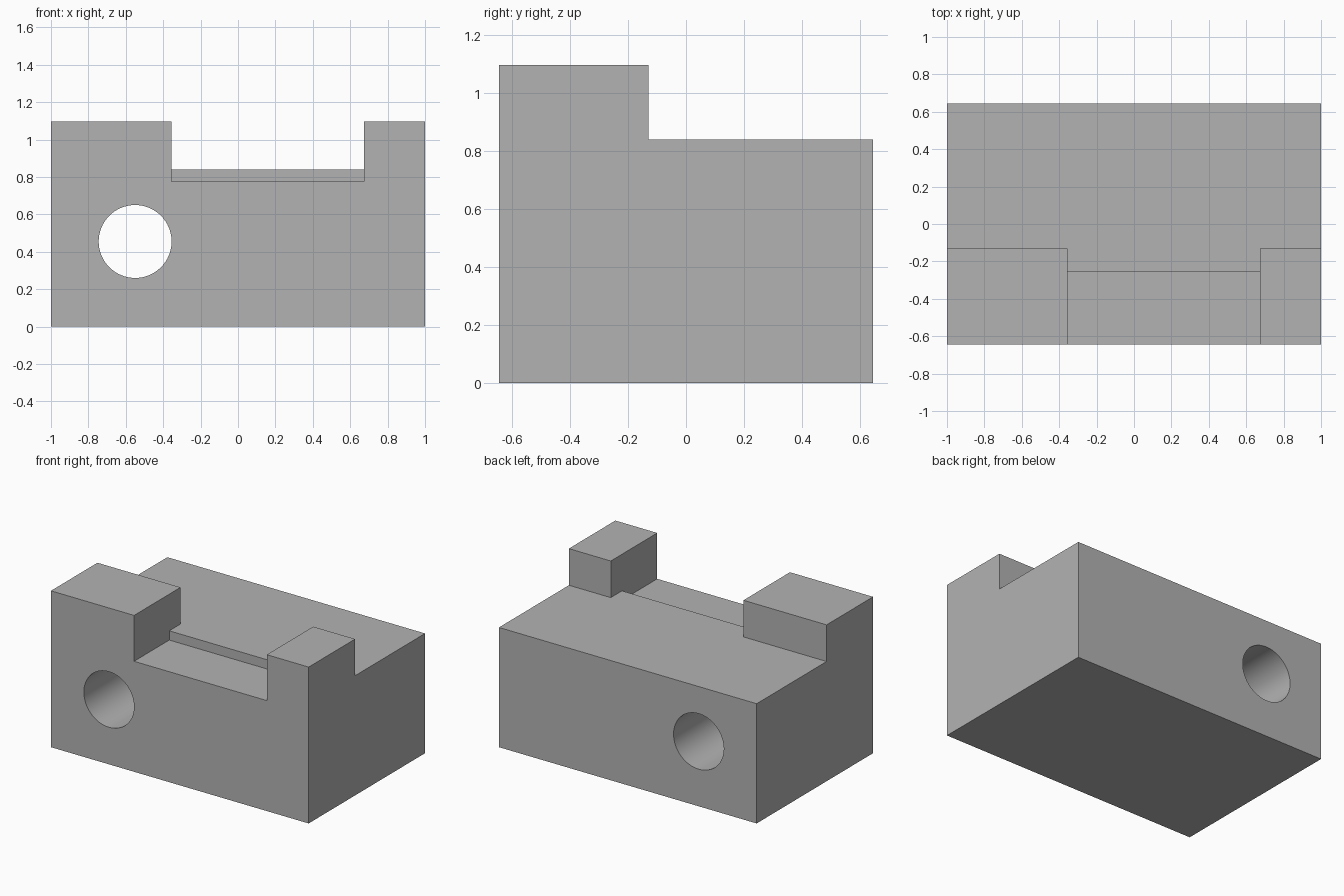
import bpy
import math

cube = bpy.data.objects.get("Cube")
if cube:
    bpy.data.objects.remove(cube, do_unlink=True)

WIDTH, DEPTH, HEIGHT = 2.0, 1.29, 1.097
FRONT, BACK = -DEPTH / 2, DEPTH / 2
OVER = 0.2  # how far cutters reach past the block

grey = bpy.data.materials.new("plain_grey")
grey.use_nodes = True
grey.diffuse_color = (0.45, 0.45, 0.45, 1)
grey.node_tree.nodes["Principled BSDF"].inputs["Base Color"].default_value = grey.diffuse_color


def box(name, low, high):
    """Box spanning two opposite corners."""
    centre = [(a + b) / 2 for a, b in zip(low, high)]
    bpy.ops.mesh.primitive_cube_add(size=1, location=centre)
    obj = bpy.context.object
    obj.name = name
    obj.scale = [b - a for a, b in zip(low, high)]
    bpy.ops.object.transform_apply(location=True, rotation=True, scale=True)
    return obj


def cut(body, cutter):
    """Subtract the cutter from the body, then discard it."""
    cutter.hide_render = True
    mod = body.modifiers.new(cutter.name, 'BOOLEAN')
    mod.operation = 'DIFFERENCE'
    mod.solver = 'EXACT'
    mod.object = cutter
    bpy.context.view_layer.objects.active = body
    bpy.ops.object.modifier_apply(modifier=mod.name)
    bpy.data.objects.remove(cutter, do_unlink=True)


# Solid block
block = box("block", (-WIDTH / 2, FRONT, 0), (WIDTH / 2, BACK, HEIGHT))
block.data.materials.append(grey)

# Lower rear deck, leaving a raised front ledge
cut(block, box("rear_step", (-WIDTH / 2 - OVER, -0.13, 0.84),
               (WIDTH / 2 + OVER, BACK + OVER, HEIGHT + OVER)))

# Gap between the two front posts, down to the deck
cut(block, box("post_gap", (-0.355, FRONT - OVER, 0.84),
               (0.675, 0, HEIGHT + OVER)))

# Shallow recess in the floor of the gap
cut(block, box("front_recess", (-0.355, FRONT - OVER, 0.775),
               (0.675, -0.255, HEIGHT + OVER)))

# Round hole running front to back
bpy.ops.mesh.primitive_cylinder_add(vertices=64, radius=0.195, depth=DEPTH + OVER,
                                    location=(-0.55, 0, 0.455),
                                    rotation=(math.pi / 2, 0, 0))
hole = bpy.context.object
hole.name = "through_hole"
cut(block, hole)

# Smooth bore, sharp block edges
bpy.ops.object.select_all(action='DESELECT')
block.select_set(True)
bpy.context.view_layer.objects.active = block
bpy.ops.object.shade_smooth_by_angle(angle=math.radians(30))
